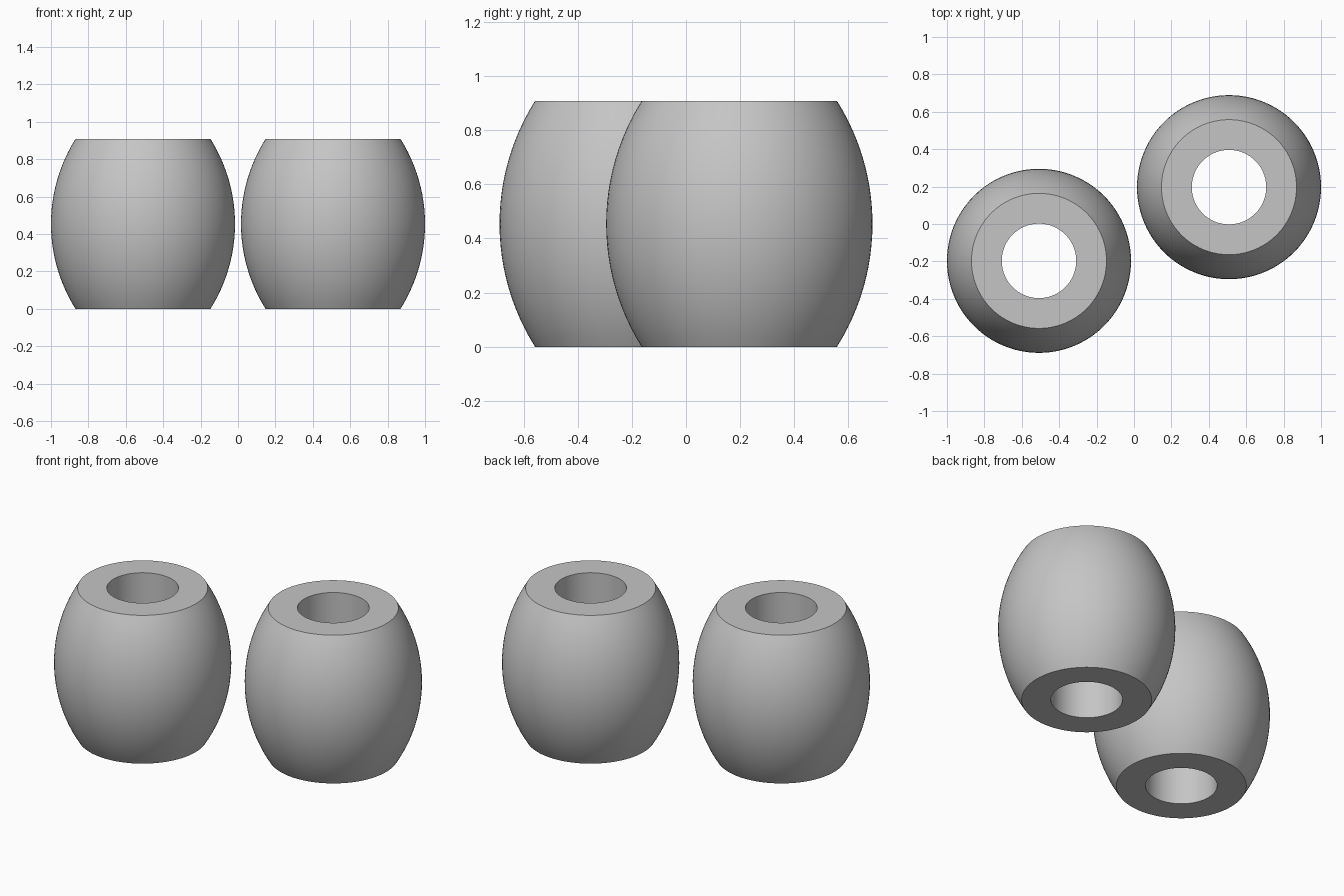
import bpy, bmesh, math

if "Cube" in bpy.data.objects:
    bpy.data.objects.remove(bpy.data.objects["Cube"])

HEIGHT, BULGE_R, END_R, HOLE_R = 0.908, 0.492, 0.361, 0.199
SEGMENTS, RINGS = 96, 24

grey = bpy.data.materials.new("light grey")
grey.diffuse_color = (0.56, 0.56, 0.56, 1)
grey.use_nodes = True
grey.node_tree.nodes["Principled BSDF"].inputs["Base Color"].default_value = grey.diffuse_color


def barrel_profile():
    """Closed outline (radius, z): bulging arc outside, straight bore inside."""
    half, sag = HEIGHT / 2, BULGE_R - END_R
    arc_r = (half * half + sag * sag) / (2 * sag)
    limit = math.asin(half / arc_r)
    pts = []
    for i in range(RINGS + 1):
        a = -limit + 2 * limit * i / RINGS
        pts.append((BULGE_R - arc_r + arc_r * math.cos(a), half + arc_r * math.sin(a)))
    return pts + [(HOLE_R, HEIGHT), (HOLE_R, 0)]


def make_bead(name, x, y):
    bm = bmesh.new()
    # Revolve the outline around the bead axis
    rings = []
    for s in range(SEGMENTS):
        a = 2 * math.pi * s / SEGMENTS
        rings.append([bm.verts.new((r * math.cos(a), r * math.sin(a), z))
                      for r, z in barrel_profile()])
    n = len(rings[0])
    for s in range(SEGMENTS):
        a, b = rings[s], rings[(s + 1) % SEGMENTS]
        for i in range(n):
            j = (i + 1) % n
            bm.faces.new((a[i], b[i], b[j], a[j]))
    bmesh.ops.recalc_face_normals(bm, faces=bm.faces)
    mesh = bpy.data.meshes.new(name)
    bm.to_mesh(mesh)
    bm.free()
    mesh.materials.append(grey)
    bead = bpy.data.objects.new(name, mesh)
    bead.location = (x, y, 0)
    bpy.context.collection.objects.link(bead)
    # Smooth barrel and bore, crisp rims
    bpy.ops.object.select_all(action='DESELECT')
    bead.select_set(True)
    bpy.context.view_layer.objects.active = bead
    bpy.ops.object.shade_smooth_by_angle(angle=math.radians(30))


# Two drilled barrel beads, set diagonally
make_bead("front_left_bead", -0.508, -0.197)
make_bead("back_right_bead", 0.508, 0.197)
